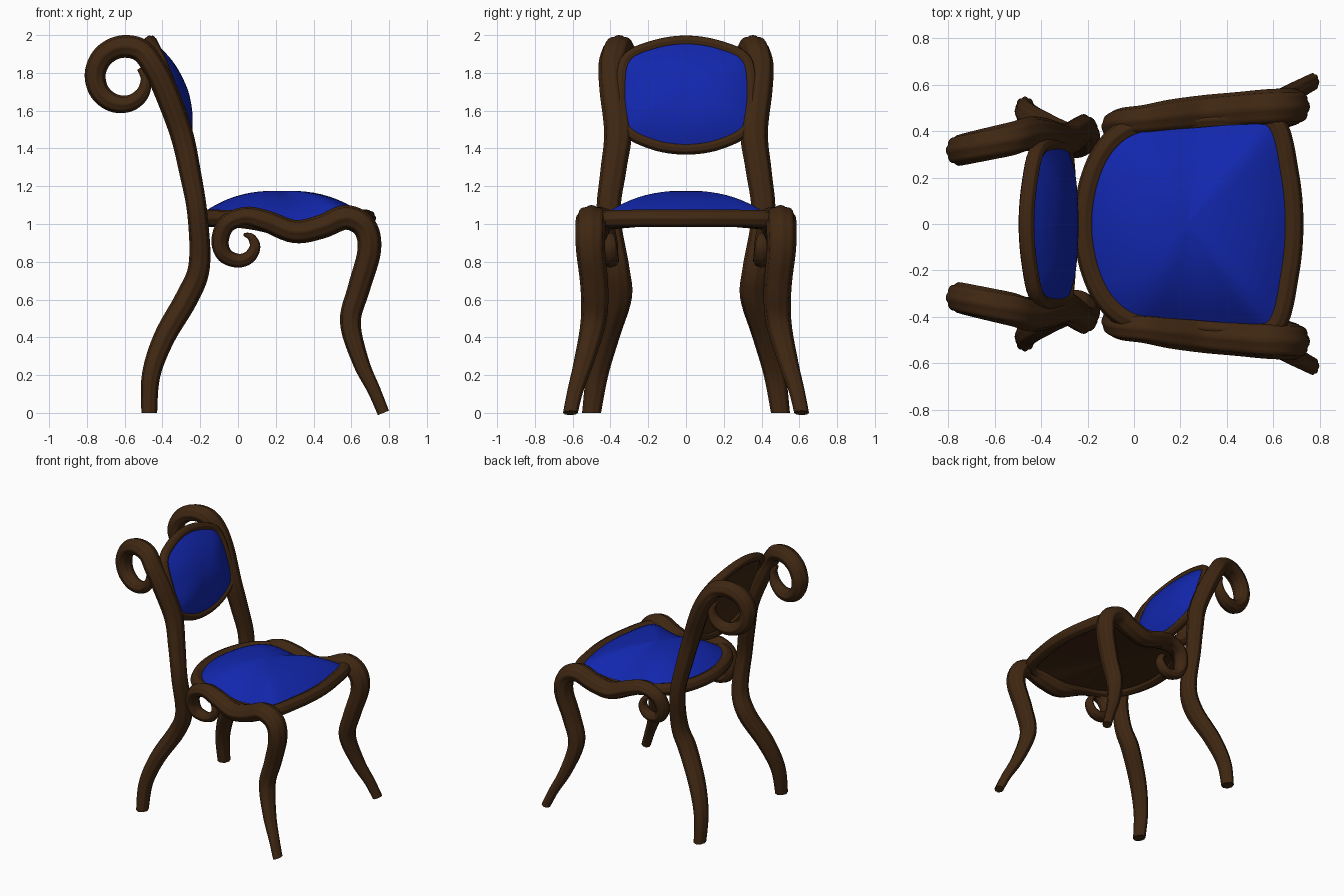
import bpy
import bmesh
import math
from mathutils import Vector

cube = bpy.data.objects.get("Cube")
if cube:
    bpy.data.objects.remove(cube, do_unlink=True)


def make_material(name, color):
    mat = bpy.data.materials.new(name)
    mat.use_nodes = True
    mat.diffuse_color = color
    mat.node_tree.nodes["Principled BSDF"].inputs["Base Color"].default_value = color
    return mat


wood = make_material("dark_wood", (0.05, 0.02, 0.006, 1))
fabric = make_material("blue_fabric", (0.006, 0.02, 0.42, 1))


def finish(bm, name, mat, angle):
    """Turn a bmesh into a smooth shaded object."""
    bmesh.ops.recalc_face_normals(bm, faces=bm.faces)
    mesh = bpy.data.meshes.new(name)
    bm.to_mesh(mesh)
    bm.free()
    mesh.materials.append(mat)
    obj = bpy.data.objects.new(name, mesh)
    bpy.context.collection.objects.link(obj)
    bpy.ops.object.select_all(action="DESELECT")
    obj.select_set(True)
    bpy.context.view_layer.objects.active = obj
    bpy.ops.object.shade_smooth_by_angle(angle=math.radians(angle))
    return obj


def smooth_path(points, closed=False, steps=6):
    """Catmull-Rom curve through points of any dimension."""
    pts = [Vector(p) for p in points]
    n = len(pts)

    def at(i):
        return pts[i % n] if closed else pts[max(0, min(n - 1, i))]

    path = []
    for i in range(n if closed else n - 1):
        a, b, c, d = (at(i + k) for k in (-1, 0, 1, 2))
        for s in range(steps):
            t = s / steps
            path.append(b + (c - a) * (t / 2)
                        + (2 * a - 5 * b + 4 * c - d) * (t * t / 2)
                        + (3 * b - a - 3 * c + d) * (t ** 3 / 2))
    return path if closed else path + [pts[-1]]


def sweep(name, path, radii, across, aspect, closed=False, sides=32):
    """Sweep a fluted moulding section along a path; aspect widens it along across."""
    bm = bmesh.new()
    n = len(path)
    across = Vector(across).normalized()
    rings = []
    for i, (p, r) in enumerate(zip(path, radii)):
        before = path[i - 1] if closed or i else p
        after = path[(i + 1) % n] if closed or i < n - 1 else p
        normal = across.cross(after - before).normalized()
        ring = []
        for k in range(sides):
            a = math.tau * k / sides
            flute = r * (0.92 + 0.1 * abs(math.cos(4 * a)))
            offset = across * (math.cos(a) * aspect) + normal * math.sin(a)
            ring.append(bm.verts.new(p + offset * flute))
        rings.append(ring)
    for i in range(n if closed else n - 1):
        a, b = rings[i], rings[(i + 1) % n]
        for k in range(sides):
            j = (k + 1) % sides
            bm.faces.new((a[k], a[j], b[j], b[k]))
    if not closed:
        bm.faces.new(rings[0])
        bm.faces.new(rings[-1])
    return finish(bm, name, wood, 40)


def limb_pair(name, points, aspect):
    """Sweep one limb through (x, y, z, radius) points and mirror it."""
    path = smooth_path(points)
    obj = sweep(name, [p.to_3d() for p in path], [p[3] for p in path], (0, 1, 0), aspect)
    mirror = obj.modifiers.new("Mirror", "MIRROR")
    mirror.use_axis = (False, True, False)
    return obj


def pad(name, outline, bulge, mat, rings=10):
    """Domed panel that fills an outline and rises along the bulge vector."""
    bm = bmesh.new()
    center = sum(outline, Vector()) / len(outline)
    bulge = Vector(bulge)
    tip = bm.verts.new(center + bulge)
    prev = None
    for r in range(1, rings + 1):
        s = r / rings
        ring = [bm.verts.new(center.lerp(p, s) + bulge * (1 - s ** 2.4)) for p in outline]
        for k in range(len(ring)):
            j = (k + 1) % len(ring)
            if prev:
                bm.faces.new((prev[k], prev[j], ring[j], ring[k]))
            else:
                bm.faces.new((tip, ring[k], ring[j]))
        prev = ring
    return finish(bm, name, mat, 60)


def mirrored_loop(half):
    """Close a half outline whose first and last points lie on the middle line."""
    other = [(u, -v) for u, v in half[-2:0:-1]]
    return smooth_path(list(half) + other, closed=True)


def shrink(loop, amount, middle):
    """Move a flat outline towards its middle by a fixed distance."""
    return [p - (p - middle).normalized() * amount for p in loop]


# Back posts, from the splayed foot up to the scroll
post = [(-0.47, 0.50, 0, 0.041), (-0.46, 0.47, 0.2, 0.048), (-0.39, 0.42, 0.4, 0.056),
        (-0.27, 0.36, 0.61, 0.06), (-0.205, 0.37, 0.78, 0.056), (-0.215, 0.41, 1.05, 0.052),
        (-0.255, 0.385, 1.28, 0.056), (-0.30, 0.36, 1.48, 0.06), (-0.38, 0.38, 1.7, 0.063),
        (-0.45, 0.39, 1.84, 0.06)]
for i in range(10):
    t = i / 9
    angle = math.radians(62 + 330 * t)
    reach = 0.168 - 0.03 * t - 0.05 * t ** 4
    x = -0.6 + reach * math.cos(angle)
    post.append((x, 0.385 + 0.22 * (x + 0.45), 1.775 + reach * math.sin(angle),
                 0.06 - 0.015 * t - 0.035 * t ** 4))
limb_pair("back_posts", post, 1.2)

# Front legs, from the small scroll along the side rail down to the foot
leg = [(0.03, 0.40, 0.945, 0.008), (0.07, 0.40, 0.93, 0.02), (0.09, 0.40, 0.88, 0.028),
       (0.06, 0.40, 0.825, 0.033), (0, 0.40, 0.806, 0.036), (-0.07, 0.41, 0.835, 0.041),
       (-0.095, 0.42, 0.91, 0.045), (-0.06, 0.44, 1.0, 0.047), (0.04, 0.45, 1.04, 0.05),
       (0.15, 0.465, 1.015, 0.056), (0.3, 0.48, 0.96, 0.06), (0.44, 0.49, 0.985, 0.062),
       (0.57, 0.50, 1.035, 0.064), (0.67, 0.505, 0.985, 0.063), (0.695, 0.505, 0.86, 0.061),
       (0.64, 0.485, 0.66, 0.058), (0.595, 0.49, 0.48, 0.054), (0.65, 0.54, 0.27, 0.043),
       (0.72, 0.585, 0.12, 0.034), (0.77, 0.612, 0, 0.031)]
limb_pair("front_legs", leg, 1.24)

# Seat frame, dipping along both sides with the leg rails
seat_half = [(0.685, 0), (0.665, 0.22), (0.605, 0.44), (0.45, 0.455), (0.2, 0.44),
             (0, 0.42), (-0.12, 0.33), (-0.19, 0.18), (-0.215, 0)]


def seat_point(p, lift=0):
    dip = 0.06 * (abs(p.y) / 0.45) ** 4 * math.exp(-((p.x - 0.3) / 0.2) ** 2)
    return Vector((p.x, p.y, 1.03 + lift - dip))


seat_loop = mirrored_loop(seat_half)
seat_inner = shrink(seat_loop, 0.03, Vector((0.25, 0)))
rail = [seat_point(p) for p in seat_loop]
sweep("seat_frame", rail, [0.045] * len(rail), (0, 0, 1), 1, closed=True)
pad("seat_cushion", [seat_point(p, 0.03) for p in seat_inner], (0, 0, 0.125), fabric)
pad("seat_underside", [seat_point(p, -0.015) for p in seat_inner], (0, 0, 0), wood)

# Backrest frame, leaning and curving backwards with height
back_half = [(1.968, 0), (1.94, 0.18), (1.865, 0.32), (1.68, 0.345), (1.51, 0.325),
             (1.425, 0.18), (1.397, 0)]


def back_point(p, shift=0):
    t = (p.x - 1.4) / 0.57
    return Vector((shift - 0.28 - 0.08 * t - 0.105 * t * t, p.y, p.x))


back_loop = mirrored_loop(back_half)
back_inner = shrink(back_loop, 0.012, Vector((1.68, 0)))
rim = [back_point(p) for p in back_loop]
sweep("backrest_frame", rim, [0.03] * len(rim), (1, 0, 0.3), 1.15, closed=True)
pad("backrest_cushion", [back_point(p, 0.02) for p in back_inner], (0.075, 0, 0.02), fabric)
pad("backrest_rear_panel", [back_point(p, -0.015) for p in back_inner], (0.015, 0, 0), wood)
